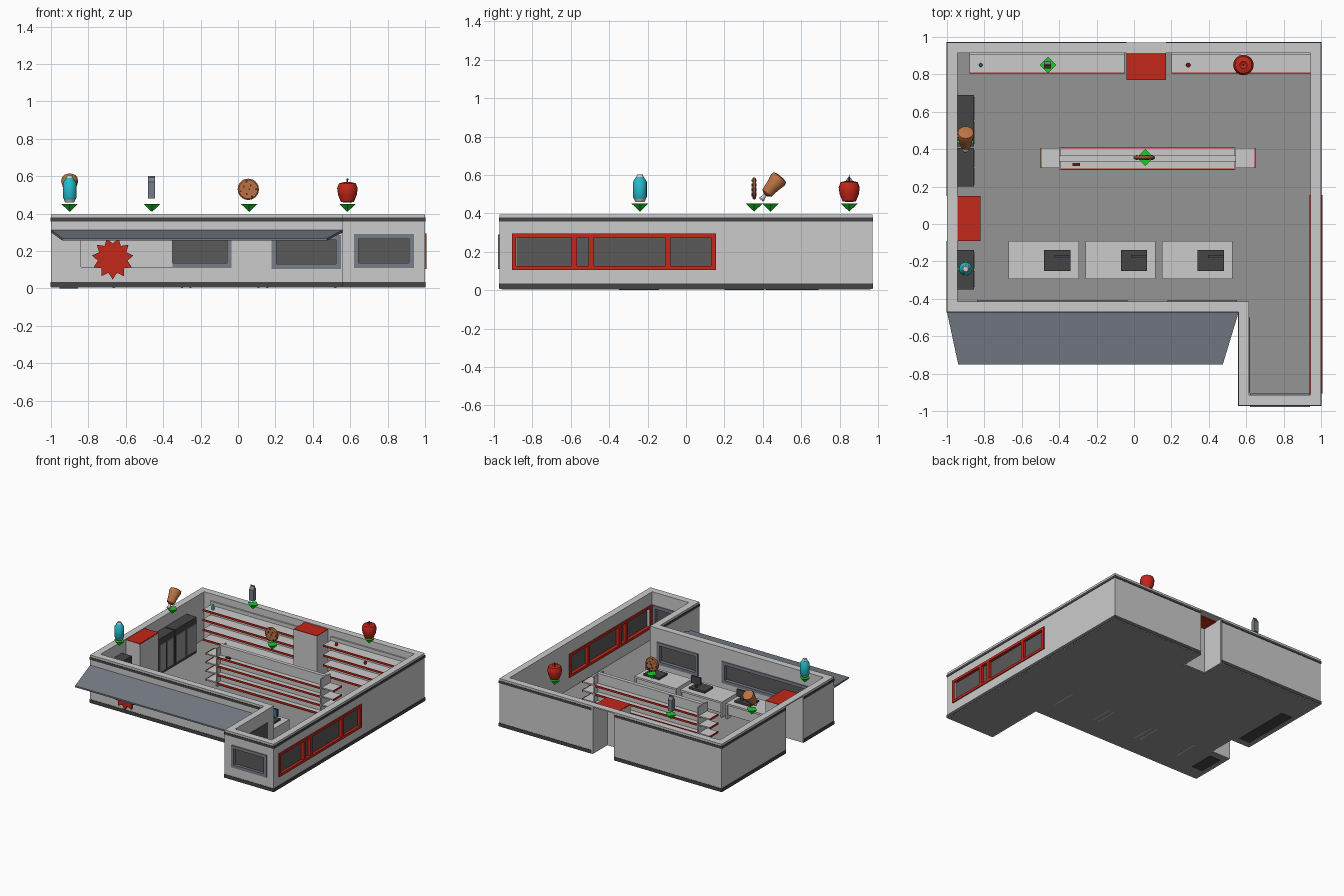
import bpy, bmesh, math
from mathutils import Vector, Matrix

if "Cube" in bpy.data.objects:
    bpy.data.objects.remove(bpy.data.objects["Cube"])


def material(name, r, g, b):
    m = bpy.data.materials.new(name)
    m.diffuse_color = (r, g, b, 1)
    m.use_nodes = True
    m.node_tree.nodes["Principled BSDF"].inputs["Base Color"].default_value = m.diffuse_color
    return m


RED = material("red", .55, .02, .01)
DARK = material("dark_grey", .06, .06, .06)
GLASS = material("glass", .1, .1, .1)
STEEL = material("steel_blue", .19, .21, .25)
GREEN = material("green", .01, .6, .02)
CYAN = material("cyan", .02, .5, .6)
BROWN = material("brown", .5, .17, .06)
CHOC = material("chocolate", .08, .03, .02)
BLUE = material("screen_blue", .03, .2, .6)
FLOOR = material("floor_grey", .3, .3, .3)


def finish(name, bm, mat=None):
    bmesh.ops.recalc_face_normals(bm, faces=bm.faces)
    me = bpy.data.meshes.new(name)
    bm.to_mesh(me)
    bm.free()
    ob = bpy.data.objects.new(name, me)
    bpy.context.collection.objects.link(ob)
    if mat:
        me.materials.append(mat)
    return ob


def boxes(name, items, mat=None):
    """Boxes given as x0, x1, y0, y1, z0, z1, joined into one object."""
    bm = bmesh.new()
    for x0, x1, y0, y1, z0, z1 in items:
        m = Matrix.Translation(((x0 + x1) / 2, (y0 + y1) / 2, (z0 + z1) / 2))
        m = m @ Matrix.Diagonal((x1 - x0, y1 - y0, z1 - z0, 1))
        bmesh.ops.create_cube(bm, size=1, matrix=m)
    return finish(name, bm, mat)


def footprint(w):
    """L-shaped outline moved inwards by w."""
    return [(-1 + w, .97 - w), (1 - w, .97 - w), (1 - w, -.97 + w),
            (.56 + w, -.97 + w), (.56 + w, -.47 + w), (-1 + w, -.47 + w)]


def ring(name, w_out, w_in, z0, z1, mat=None):
    bm = bmesh.new()
    loops = [[bm.verts.new((x, y, z)) for x, y in footprint(w)]
             for w, z in ((w_out, z0), (w_out, z1), (w_in, z1), (w_in, z0))]
    for a, b in zip(loops, loops[1:] + loops[:1]):
        for i in range(6):
            j = (i + 1) % 6
            bm.faces.new((a[i], a[j], b[j], b[i]))
    return finish(name, bm, mat)


def prism(name, pts, offset, mat=None):
    bm = bmesh.new()
    f = bm.faces.new([bm.verts.new(p) for p in pts])
    r = bmesh.ops.extrude_face_region(bm, geom=[f])
    bmesh.ops.translate(bm, vec=offset, verts=[v for v in r["geom"] if isinstance(v, bmesh.types.BMVert)])
    return finish(name, bm, mat)


def lathe(name, profile, loc, mat=None, n=16, rot=Matrix()):
    """Turned shape with closed ends; profile is (radius, height)."""
    bm = bmesh.new()
    rows = [[bm.verts.new((r * math.cos(math.tau * k / n), r * math.sin(math.tau * k / n), z))
             for k in range(n)] for r, z in profile]
    for a, b in zip(rows, rows[1:]):
        for k in range(n):
            j = (k + 1) % n
            bm.faces.new((a[k], a[j], b[j], b[k]))
    bm.faces.new(rows[0])
    bm.faces.new(rows[-1])
    bm.transform(Matrix.Translation(loc) @ rot)
    ob = finish(name, bm, mat)
    if n > 6:
        bpy.context.view_layer.objects.active = ob
        bpy.ops.object.select_all(action='DESELECT')
        ob.select_set(True)
        bpy.ops.object.shade_smooth_by_angle(angle=math.radians(40))
    return ob


# Shell: walls, floor, dark trim bands
walls = ring("walls", 0, .055, .005, .395)
skirting = ring("skirting_band", -.003, .02, .008, .035, DARK)
top_band = ring("top_band", -.003, .02, .358, .378, DARK)
floor = prism("floor", [(x, y, .004) for x, y in footprint(.01)], Vector((0, 0, .006)), FLOOR)

# Cut the two outside recesses and the window openings
recess = [(-.04, .17, .77, 1.1, -.1, .385), (-1.1, -.82, -.09, .15, -.1, .385)]
holes = [(-.82, -.05, -.6, -.38, .125, .275), (.2, .535, -.6, -.38, .125, .27),
         (.64, .92, -1.1, -.88, .13, .275), (.9, 1.1, -.88, .13, .12, .28)]
cutter = boxes("opening_cutter", recess + holes)
cutter.hide_render = True
for ob in (walls, skirting, top_band, floor):
    mod = ob.modifiers.new("openings", 'BOOLEAN')
    mod.object, mod.operation, mod.solver = cutter, 'DIFFERENCE', 'EXACT'
    bpy.context.view_layer.objects.active = ob
    bpy.ops.object.modifier_apply(modifier="openings")
bpy.data.objects.remove(cutter)

# Columns around the recesses, with red caps
boxes("back_column", [(-.04, .17, .77, .78, .005, .385), (-.04, -.03, .77, .968, .005, .385),
                      (.16, .17, .77, .968, .005, .385)])
boxes("left_column", [(-.83, -.82, -.09, .15, .005, .385), (-.998, -.82, -.09, -.08, .005, .385),
                      (-.998, -.82, .14, .15, .005, .385)])
boxes("column_caps", [(-.04, .17, .77, .913, .38, .39), (-.953, -.82, -.09, .15, .38, .39)], RED)


# Front windows: frame bars through the wall and a pane in the middle
def front_window(name, x0, x1, z0, z1, y, t=.025):
    a, b = y - .008, y + .063
    boxes(name + "_frame", [(x0, x1, a, b, z0, z0 + t), (x0, x1, a, b, z1 - t, z1),
                            (x0, x0 + t, a, b, z0 + t, z1 - t), (x1 - t, x1, a, b, z0 + t, z1 - t)], STEEL)
    boxes(name + "_pane", [(x0 + t, x1 - t, y + .015, y + .035, z0 + t, z1 - t)], GLASS)


front_window("long_window", -.84, -.035, .11, .285, -.47)
front_window("middle_window", .18, .55, .105, .285, -.47)
front_window("nook_window", .62, .94, .11, .29, -.97)
boxes("window_poster", [(-.842, -.35, -.482, -.465, .115, .287)])

# Red window row on the right wall
bars = [(.937, 1.008, -.905, .155, z, z + .02) for z in (.105, .275)]
bars += [(.937, 1.008, a, b, .125, .275) for a, b in
         ((-.905, -.885), (-.595, -.567), (-.508, -.48), (-.107, -.08), (.13, .155))]
boxes("side_window_frame", bars, RED)
boxes("side_window_pane", [(.965, .985, -.89, .14, .12, .28)], GLASS)
boxes("nook_door", [(.603, .62, -.9, -.5, .01, .29)], GLASS)

# Sloping awning and starburst sale sign
prism("awning", [(-1, -.47, .312), (.56, -.47, .312), (.475, -.75, .268), (-.94, -.75, .268)],
      Vector((0, 0, -.012)), STEEL)
star = []
for k in range(22):
    r, a = (.112 if k % 2 == 0 else .08), math.pi * k / 11 - math.pi / 2
    star.append((-.67 + r * math.cos(a), -.5, .16 + r * math.sin(a)))
prism("sale_star", star, Vector((0, .015, 0)), RED)

# Wall shelving with red edges
LEVELS = (.06, .14, .22, .30)
for name, x0, x1 in (("dairy", -.88, -.05), ("produce", .2, .95)):
    boxes(name + "_shelves", [(x0, x1, .81, .912, z, z + .01) for z in LEVELS]
          + [(x0, x1, .903, .914, .01, .34)])
    boxes(name + "_shelf_edges", [(x0, x1, .804, .81, z - .003, z + .012) for z in LEVELS], RED)

# Central double-sided gondola with end shelves
LOW = (.03, .1, .17, .24)
boxes("gondola_frame", [(-.4, .545, .335, .365, .005, .33), (-.4, -.39, .29, .41, .005, .32),
                        (.535, .545, .29, .41, .005, .32)])
boxes("gondola_shelves", [(-.39, .535, .296, .404, z, z + .01) for z in LOW]
      + [(a, b, .3, .405, z, z + .01) for z in LOW for a, b in ((-.495, -.4), (.545, .644))])
boxes("gondola_shelf_edges", [(-.39, .535, a, a + .006, z - .003, z + .012) for z in LOW for a in (.29, .404)]
      + [(a, a + .006, .3, .405, z - .003, z + .012) for z in LOW for a in (-.501, .644)], RED)

# Fridges along the left wall, with glass doors
for i, (y0, y1) in enumerate(((-.35, -.14), (.2, .405), (.415, .69))):
    mid = (y0 + y1) / 2
    boxes(f"fridge_{i + 1}", [(-.955, -.856, y0, y1, 0, .3)], DARK)
    boxes(f"fridge_doors_{i + 1}", [(-.858, -.85, a, b, .03, .25) for a, b in
                                    ((y0 + .012, mid - .006), (mid + .006, y1 - .012))], FLOOR)

# Checkout counters with registers and screens
for i, x in enumerate((-.67, -.26, .15)):
    boxes(f"checkout_{i + 1}", [(x, x + .376, -.295, -.09, .12, .135), (x, x + .012, -.295, -.09, .003, .12),
                                (x + .364, x + .376, -.295, -.09, .003, .12),
                                (x + .012, x + .364, -.11, -.1, .04, .12)])
    boxes(f"register_{i + 1}", [(x + .19, x + .33, -.25, -.14, .135, .15),
                                (x + .275, x + .295, -.175, -.165, .15, .18)], DARK)
    boxes(f"screen_back_{i + 1}", [(x + .245, x + .33, -.178, -.165, .175, .235)], DARK)
    boxes(f"screen_{i + 1}", [(x + .25, x + .325, -.182, -.177, .18, .23)], BLUE)

# Department markers: green pointers
for i, (x, y) in enumerate(((-.9, -.24), (-.9, .44), (-.46, .85), (.06, .355), (.585, .85))):
    lathe(f"pointer_{i + 1}", [(.001, .41), (.045, .452)], (x, y, 0), GREEN, 4)

# Drink bottle
lathe("bottle", [(.03, .475), (.036, .485), (.036, .565), (.02, .59)], (-.9, -.24, 0), CYAN)
lathe("bottle_base", [(.024, .46), (.032, .476)], (-.9, -.24, 0))
lathe("bottle_cap", [(.02, .588), (.014, .603)], (-.9, -.24, 0))

# Meat leg with bone
tilt = Matrix.Rotation(-math.radians(40), 4, 'X')
lathe("meat", [(.012, -.058), (.03, -.045), (.036, 0), (.046, .045), (.042, .062), (.02, .068)],
      (-.9, .45, .54), BROWN, rot=tilt)
lathe("meat_bone", [(.013, -.092), (.016, -.085), (.01, -.07), (.01, -.05)], (-.9, .45, .54), n=10, rot=tilt)

# Milk carton with gable top
prism("carton", [(-.482, .832, .48), (-.482, .868, .48), (-.482, .868, .57), (-.482, .852, .592),
                 (-.482, .852, .602), (-.482, .848, .602), (-.482, .848, .592), (-.482, .832, .57)],
      Vector((.038, 0, 0)), STEEL)

# Cookie with chips
face = Matrix.Rotation(math.pi / 2, 4, 'X')
lathe("cookie", [(.05, -.01), (.057, -.004), (.057, .004), (.05, .01)], (.055, .355, .53), BROWN, 24, face)
boxes("cookie_chips", [(.055 + r * math.cos(a) - .005, .055 + r * math.cos(a) + .005, .342, .368,
                        .53 + r * math.sin(a) - .005, .53 + r * math.sin(a) + .005)
                       for r, a in ((.005, 0), (.025, 1), (.028, 2.6), (.027, 4.4), (.042, 0), (.043, 1.8),
                                    (.042, 3.4), (.043, 5.2))], CHOC)


# Apples: large marker and small goods on the shelf
def apple(name, x, y, z, s):
    prof = [(.02, -.06), (.035, -.057), (.05, -.02), (.055, .015), (.045, .042), (.02, .048), (.004, .038)]
    lathe(name, [(r * s, h * s) for r, h in prof], (x, y, z), RED)
    lathe(name + "_stem", [(.003 * s, .035 * s), (.005 * s, .068 * s)], (x, y, z), CHOC, 6)


apple("apple", .585, .85, .52, 1)
apple("shelf_apple_1", .29, .85, .325, .22)
apple("shelf_apple_2", .55, .85, .245, .22)
lathe("shelf_bottle", [(.01, .31), (.01, .335), (.005, .35)], (-.82, .85, 0), CYAN, 10)
boxes("shelf_bar", [(-.33, -.29, .31, .325, .25, .26)], CHOC)
